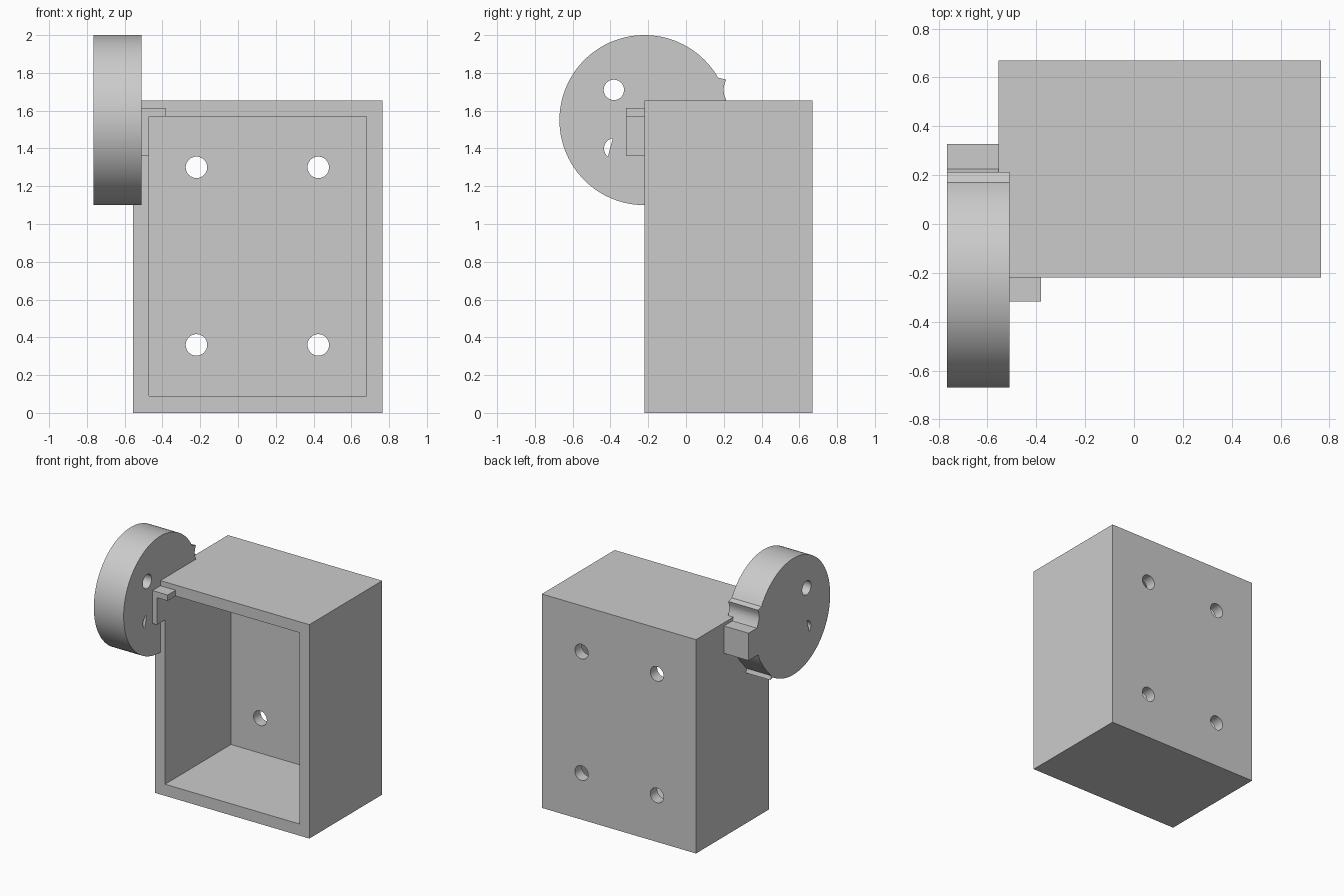
import bpy, bmesh
from math import sin, cos, radians
from mathutils import Vector

if "Cube" in bpy.data.objects:
    bpy.data.objects.remove(bpy.data.objects["Cube"], do_unlink=True)

grey = bpy.data.materials.new("plain_grey")
grey.use_nodes = True
GREY = (0.6, 0.6, 0.6, 1)
grey.diffuse_color = GREY
grey.node_tree.nodes["Principled BSDF"].inputs["Base Color"].default_value = GREY


def prism(name, outline, start, end, axis):
    """Extrude a 2D outline along x (outline is y, z) or y (outline is x, z)."""
    def place(p, d):
        return (d, p[0], p[1]) if axis == "x" else (p[0], d, p[1])
    bm = bmesh.new()
    face = bm.faces.new([bm.verts.new(place(p, start)) for p in outline])
    new = bmesh.ops.extrude_face_region(bm, geom=[face])["geom"]
    shift = Vector(place((0, 0), end - start))
    bmesh.ops.translate(bm, vec=shift, verts=[g for g in new if isinstance(g, bmesh.types.BMVert)])
    bmesh.ops.recalc_face_normals(bm, faces=bm.faces)
    mesh = bpy.data.meshes.new(name)
    bm.to_mesh(mesh)
    bm.free()
    mesh.materials.append(grey)
    ob = bpy.data.objects.new(name, mesh)
    bpy.context.collection.objects.link(ob)
    return ob


def rect(a0, a1, z0, z1):
    return [(a0, z0), (a1, z0), (a1, z1), (a0, z1)]


def arc(a, z, r, deg0=0, deg1=360, n=32):
    """Points on an arc; a full circle leaves out the repeated last point."""
    count = n if deg1 - deg0 == 360 else n + 1
    angles = [radians(deg0 + (deg1 - deg0) * i / n) for i in range(count)]
    return [(a + r * cos(t), z + r * sin(t)) for t in angles]


def select_only(ob):
    bpy.ops.object.select_all(action="DESELECT")
    ob.select_set(True)
    bpy.context.view_layer.objects.active = ob


def cut(ob, cutters):
    select_only(ob)
    for cutter in cutters:
        cutter.hide_render = True
        mod = ob.modifiers.new("cut", "BOOLEAN")
        mod.operation = "DIFFERENCE"
        mod.solver = "EXACT"
        mod.object = cutter
        bpy.ops.object.modifier_apply(modifier=mod.name)
        bpy.data.objects.remove(cutter, do_unlink=True)
    bpy.ops.object.shade_smooth_by_angle(angle=radians(25))


# Open-fronted housing with four mounting holes through the back wall
housing = prism("housing", rect(-0.555, 0.765, 0, 1.655), -0.22, 0.67, "y")
cutters = [prism("cavity_cutter", rect(-0.47, 0.68, 0.09, 1.57), -0.4, 0.585, "y")]
for x in (-0.22, 0.425):
    for z in (0.36, 1.3):
        cutters.append(prism("screw_hole_cutter", arc(x, z, 0.057), 0.5, 0.8, "y"))
cut(housing, cutters)

# Side disc: round rim, small lips, and a square stop block at the rear
rim = arc(-0.22, 1.55, 0.45, 30, 303.7, 110)
lower_lip = [(0.06, 1.165), (0.05, 1.195), (0.125, 1.275), (0.19, 1.367)]
stop_block = [(0.21, 1.418), (0.328, 1.418), (0.328, 1.63), (0.226, 1.63)]
upper_lip = [(0.213, 1.655), (0.202, 1.685), (0.198, 1.71), (0.202, 1.735), (0.212, 1.764)]
disc = prism("side_disc", rim + lower_lip + stop_block + upper_lip, -0.765, -0.51, "x")
cut(disc, [
    prism("round_hole_cutter", arc(-0.382, 1.71, 0.054), -0.9, -0.4, "x"),
    prism("sliver_hole_cutter", arc(-0.38, 1.4, 0.054, 98, 232), -0.9, -0.4, "x"),
])

# L-shaped bracket joining the disc to the housing's front edge
bracket = [(-0.52, 1.36), (-0.472, 1.36), (-0.472, 1.57), (-0.38, 1.57),
           (-0.38, 1.615), (-0.52, 1.615)]
prism("corner_bracket", bracket, -0.317, -0.21, "y")
